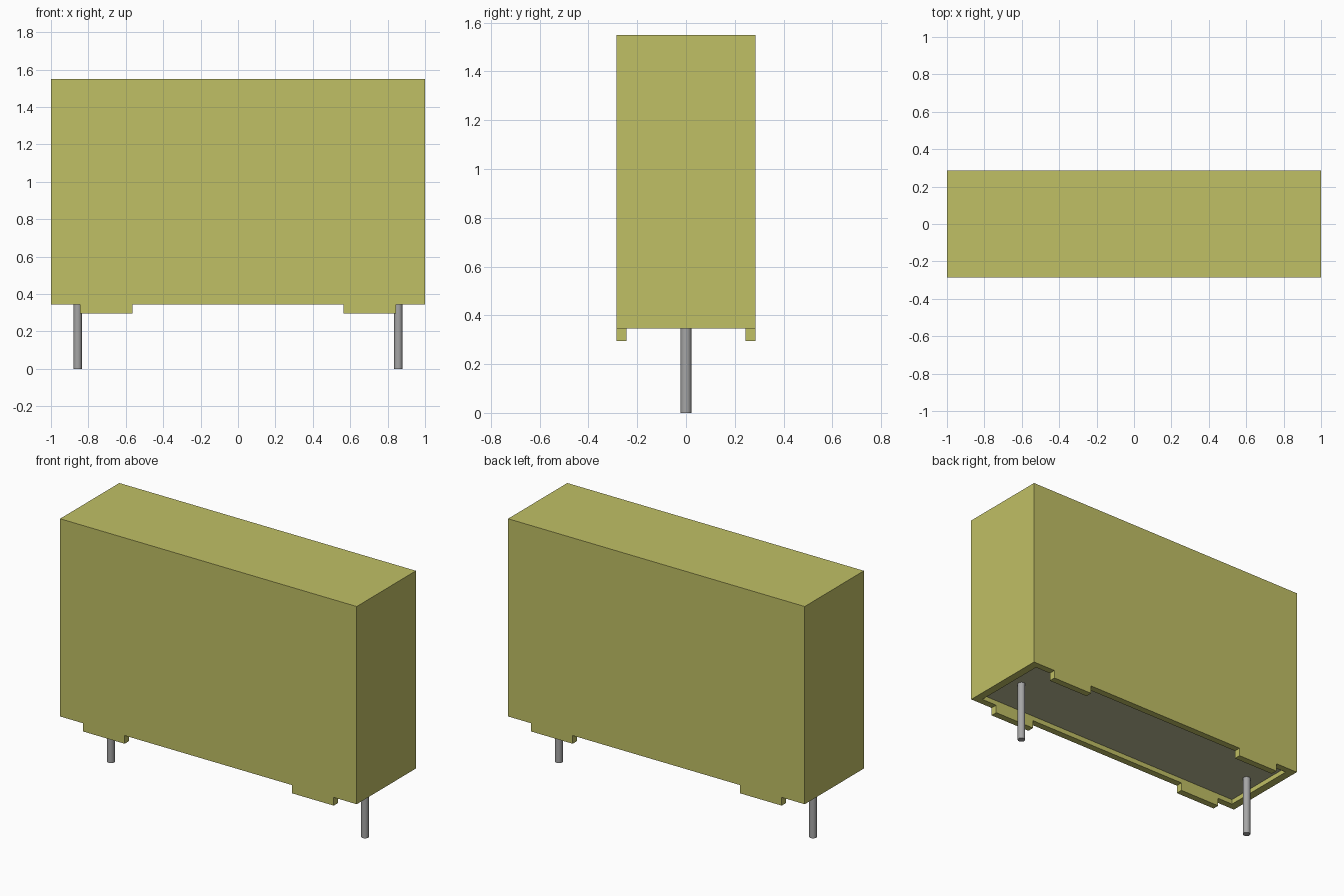
import bpy
import bmesh
from mathutils import Vector

if "Cube" in bpy.data.objects:
    bpy.data.objects.remove(bpy.data.objects["Cube"], do_unlink=True)


def material(name, rgb):
    m = bpy.data.materials.new(name)
    m.use_nodes = True
    m.diffuse_color = (*rgb, 1)
    m.node_tree.nodes["Principled BSDF"].inputs["Base Color"].default_value = (*rgb, 1)
    return m


yellow = material("yellow_case", (0.53, 0.525, 0.13))
resin = material("grey_resin", (0.49, 0.49, 0.305))
metal = material("grey_metal", (0.38, 0.38, 0.38))

# Overall sizes
HALF_X, HALF_Y = 1.0, 0.285
BOTTOM, TOP = 0.345, 1.55
INNER_X, INNER_Y = 0.95, 0.243
TAB_IN, TAB_OUT = 0.565, 0.845
TAB_DROP, POCKET = 0.05, 0.03
PIN_X, PIN_R = 0.857, 0.022


def bottom_faces(bm, rule):
    """Underside faces whose centre satisfies the rule."""
    found = []
    for f in bm.faces:
        c = f.calc_center_median()
        if abs(c.z - BOTTOM) < 1e-4 and rule(abs(c.x), abs(c.y)):
            found.append(f)
    return found


def push(bm, faces, dz):
    """Extrude a region of faces vertically."""
    out = bmesh.ops.extrude_face_region(bm, geom=faces)["geom"]
    verts = [v for v in out if isinstance(v, bmesh.types.BMVert)]
    old = [f for f in faces if f.is_valid]
    if old:
        bmesh.ops.delete(bm, geom=old, context='FACES')
    bmesh.ops.translate(bm, verts=verts, vec=(0, 0, dz))


# Case: box cut along the rim and tab lines
bm = bmesh.new()
bmesh.ops.create_cube(bm, size=1)
for v in bm.verts:
    v.co = Vector((v.co.x * 2 * HALF_X, v.co.y * 2 * HALF_Y,
                   TOP if v.co.z > 0 else BOTTOM))
cuts = [((s * x, 0, 0), (1, 0, 0)) for x in (TAB_IN, TAB_OUT, INNER_X) for s in (-1, 1)]
cuts += [((0, s * INNER_Y, 0), (0, 1, 0)) for s in (-1, 1)]
for co, no in cuts:
    bmesh.ops.bisect_plane(bm, geom=bm.verts[:] + bm.edges[:] + bm.faces[:],
                           plane_co=co, plane_no=no)

# Standoff tabs go down, the resin pocket goes up
push(bm, bottom_faces(bm, lambda x, y: y > INNER_Y and TAB_IN < x < TAB_OUT), -TAB_DROP)
push(bm, bottom_faces(bm, lambda x, y: y < INNER_Y and x < INNER_X), POCKET)
bmesh.ops.recalc_face_normals(bm, faces=bm.faces[:])

# Pocket floor is resin, everything else is the case colour
for f in bm.faces:
    f.material_index = int(abs(f.calc_center_median().z - BOTTOM - POCKET) < 1e-4
                           and abs(f.normal.z) > 0.9)
bmesh.ops.dissolve_limit(bm, angle_limit=0.01, verts=bm.verts[:], edges=bm.edges[:],
                         delimit={'MATERIAL'})
mesh = bpy.data.meshes.new("case")
bm.to_mesh(mesh)
bm.free()
mesh.materials.append(yellow)
mesh.materials.append(resin)
case = bpy.data.objects.new("case", mesh)
bpy.context.collection.objects.link(case)

# Wire pins
pin_top = BOTTOM + POCKET + 0.01
for side, s in (("left", 1), ("right", -1)):
    bpy.ops.mesh.primitive_cylinder_add(vertices=24, radius=PIN_R, depth=pin_top,
                                        location=(s * PIN_X, 0, pin_top / 2))
    pin = bpy.context.object
    pin.name = side + "_pin"
    pin.data.materials.append(metal)
    bpy.ops.object.shade_smooth_by_angle()
